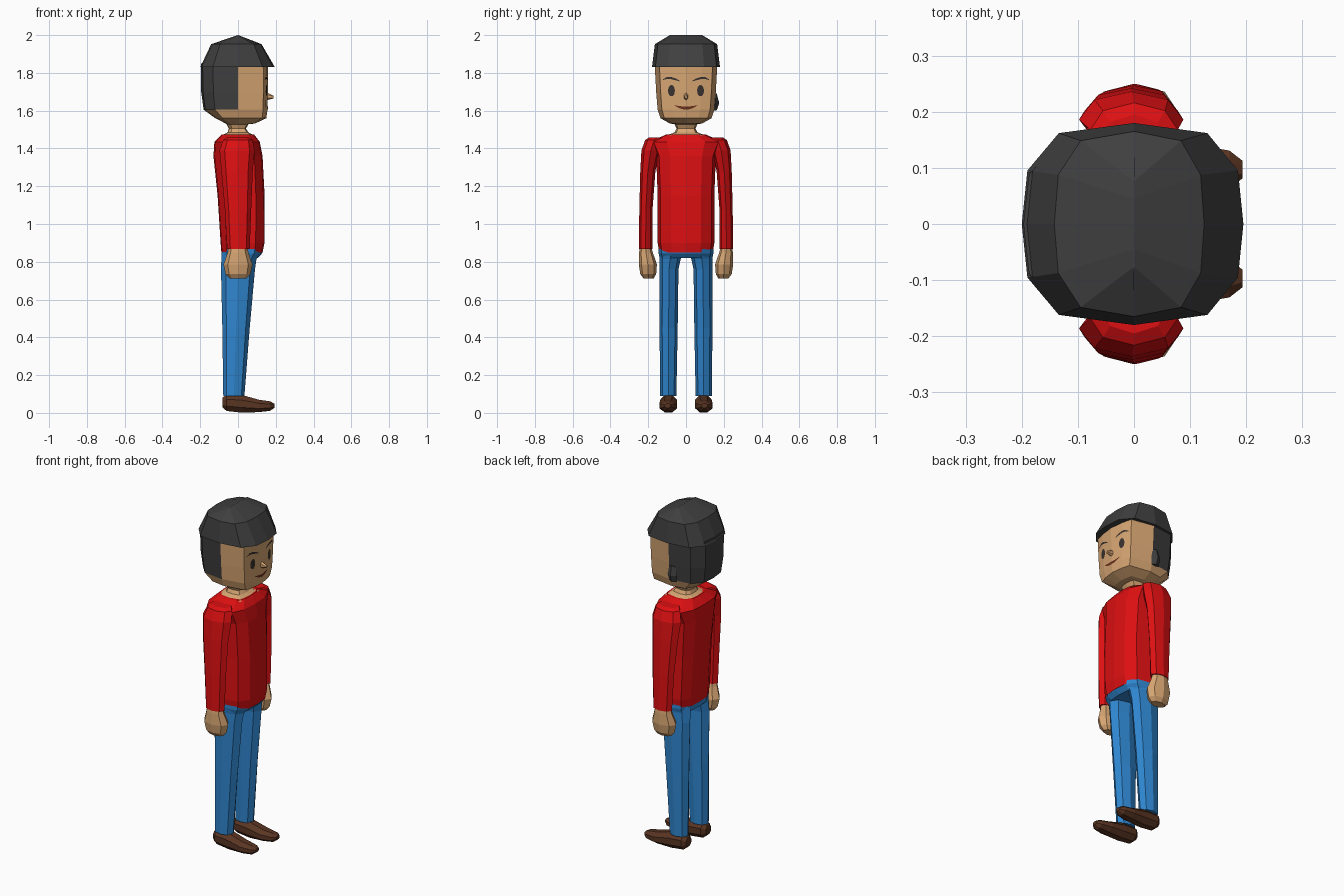
import bpy, bmesh, math


def material(name, rgb):
    m = bpy.data.materials.new(name)
    m.diffuse_color = (*rgb, 1)
    return m


RED = material("red_sweater", (0.72, 0.005, 0.006))
BLUE = material("blue_denim", (0.028, 0.235, 0.62))
SKIN = material("tan_skin", (0.68, 0.38, 0.17))
HAIR = material("charcoal_hair", (0.05, 0.05, 0.05))
BROWN = material("brown_leather", (0.10, 0.035, 0.016))
EYE = material("dark_eye", (0.04, 0.032, 0.028))
LIP = material("brown_lip", (0.14, 0.03, 0.012))


def finish(name, bm, mats, rule=None):
    bmesh.ops.remove_doubles(bm, verts=bm.verts, dist=0.0005)
    bmesh.ops.recalc_face_normals(bm, faces=bm.faces)
    me = bpy.data.meshes.new(name)
    if rule:
        for f in bm.faces:
            f.material_index = rule(f.calc_center_median())
    bm.to_mesh(me)
    bm.free()
    for m in mats:
        me.materials.append(m)
    ob = bpy.data.objects.new(name, me)
    bpy.context.collection.objects.link(ob)
    return ob


def loft(name, rings, mats, rule=None):
    """Skin a closed tube through rings with equal point counts."""
    bm = bmesh.new()
    rows = [[bm.verts.new(p) for p in r] for r in rings]
    n = len(rows[0])
    for a, b in zip(rows, rows[1:]):
        for i in range(n):
            j = (i + 1) % n
            bm.faces.new((a[i], a[j], b[j], b[i]))
    bm.faces.new(rows[0])
    bm.faces.new(rows[-1])
    return finish(name, bm, mats, rule)


ROUND = [(1, 0), (0.95, 0.53), (0.67, 0.9), (0, 1)]
FACE = [(1, 0), (0.94, 0.5), (0.85, 0.85), (0, 1)]


def body_ring(z, xb, xf, w, front=ROUND):
    """12-sided outline: back depth xb, front depth xf, half width w."""
    half = [(u * xf, v * w) for u, v in front] + [(u * xb, v * w) for u, v in ROUND[2::-1]]
    full = half + [(x, -y) for x, y in half[-2:0:-1]]
    return [(x, y, z) for x, y in full]


def oval(z, cx, cy, rx, ry, n=8):
    return [(cx + rx * math.cos(math.tau * i / n), cy + ry * math.sin(math.tau * i / n), z)
            for i in range(n)]


def oval_x(x, cy, zc, ry, rz, n=8):
    return [(x, cy + ry * math.cos(math.tau * (i + .5) / n) * 1.08,
             zc + rz * math.sin(math.tau * (i + .5) / n) * 1.08) for i in range(n)]


# head with hair on the back half, chin and neck
loft("head", [body_ring(*r, front=FACE) for r in (
    (1.85, -0.197, 0.160, 0.166), (1.70, -0.195, 0.158, 0.158),
    (1.605, -0.182, 0.156, 0.150), (1.56, -0.12, 0.150, 0.135),
    (1.532, -0.065, 0.09, 0.085), (1.528, -0.06, 0.055, 0.06),
    (1.505, -0.048, 0.042, 0.05), (1.485, -0.055, 0.055, 0.06),
    (1.468, -0.09, 0.09, 0.105))], [SKIN, HAIR],
    lambda c: int(c.x < 0 and c.z > 1.605))

# hair cap with a ridge across the top
loft("hair_cap", [
    body_ring(1.83, -0.2, 0.195, 0.18),
    body_ring(1.952, -0.142, 0.125, 0.165),
    body_ring(2.0, -0.001, 0.001, 0.085)], [HAIR])

# small hair flick on one side
loft("hair_flick", [oval(1.60, -0.02, 0.15, 0.025, 0.012, 4),
                    oval(1.64, -0.02, 0.157, 0.03, 0.019, 4),
                    oval(1.69, -0.02, 0.155, 0.02, 0.008, 4)], [HAIR])


# face details as thin plates that follow the face
def face_x(y, z):
    t = (z - 1.605) / 0.245
    v = abs(y) / (0.150 + 0.016 * t)
    u = 1 - 0.12 * v if v < 0.5 else 0.94 - 0.257 * (v - 0.5)
    return (0.156 + 0.004 * t) * u + 0.003


def face_strip(name, columns, mat):
    """columns: (y, low z, high z)"""
    bm = bmesh.new()
    cols = [[bm.verts.new((face_x(y, z), y, z)) for z in (lo, hi)] for y, lo, hi in columns]
    for a, b in zip(cols, cols[1:]):
        bm.faces.new((a[0], b[0], b[1], a[1]))
    ob = finish(name, bm, [mat])
    for p in ob.data.polygons:
        if p.normal.x < 0:
            p.flip()


for side, label in ((1, "left"), (-1, "right")):
    eye = []
    for k in range(9):
        a = math.pi * k / 8
        h = 0.029 * math.sin(a) + 0.001
        eye.append((side * (0.077 - 0.018 * math.cos(a)), 1.706 - h, 1.706 + h))
    face_strip(label + "_eye", eye, EYE)
    brow = [(0.035, 1.755, 1.760), (0.055, 1.761, 1.771), (0.08, 1.767, 1.779),
            (0.10, 1.768, 1.779), (0.122, 1.762, 1.766)]
    face_strip(label + "_eyebrow", [(side * y, a, b) for y, a, b in brow], EYE)

mouth = []
for k in range(-4, 5):
    t = k / 4
    z = 1.614 + 0.014 * t * t
    h = 0.001 + 0.007 * (1 - t * t)
    mouth.append((0.06 * t, z - h, z + h))
face_strip("mouth", mouth, LIP)

loft("nose", [oval_x(0.15, 0, 1.676, 0.013, 0.020, 6),
              oval_x(0.187, 0, 1.672, 0.008, 0.007, 6)], [SKIN])

# sweater body
loft("sweater", [body_ring(*r) for r in (
    (0.848, -0.088, 0.130, 0.142), (0.90, -0.092, 0.140, 0.150),
    (1.15, -0.108, 0.141, 0.150), (1.36, -0.130, 0.130, 0.158),
    (1.435, -0.125, 0.115, 0.190), (1.474, -0.085, 0.085, 0.105))], [RED])

# hips
loft("hips", [body_ring(*r) for r in (
    (0.87, -0.086, 0.134, 0.145), (0.845, -0.088, 0.128, 0.145),
    (0.82, -0.086, 0.105, 0.138))], [BLUE])

for side, label in ((1, "left"), (-1, "right")):
    # sleeve from shoulder to cuff
    loft(label + "_sleeve", [oval(z, x, side * y, rx, ry) for z, x, y, rx, ry in (
        (1.458, 0, 0.150, 0.060, 0.045), (1.445, 0, 0.168, 0.078, 0.048),
        (1.39, -0.005, 0.186, 0.093, 0.050), (1.28, -0.005, 0.202, 0.083, 0.040),
        (1.08, 0, 0.212, 0.070, 0.035), (0.868, 0.002, 0.214, 0.060, 0.036))], [RED])
    # hand
    loft(label + "_hand", [oval(z, 0, side * y, rx, ry) for z, y, rx, ry in (
        (0.88, 0.214, 0.050, 0.030), (0.85, 0.212, 0.055, 0.036),
        (0.785, 0.202, 0.077, 0.048), (0.735, 0.200, 0.066, 0.042),
        (0.712, 0.198, 0.045, 0.027))], [SKIN])
    # trouser leg
    loft(label + "_leg", [oval(z, (xb + xf) / 2, side * y, (xf - xb) / 2, w)
                          for z, xb, xf, y, w in (
        (0.85, -0.087, 0.115, 0.078, 0.066), (0.815, -0.088, 0.098, 0.084, 0.056),
        (0.76, -0.090, 0.090, 0.090, 0.050), (0.45, -0.083, 0.062, 0.092, 0.048),
        (0.09, -0.078, 0.034, 0.094, 0.043))], [BLUE])
    # shoe
    loft(label + "_shoe", [oval_x(x, side * y, z, ry, rz) for x, y, z, ry, rz in (
        (-0.082, 0.092, 0.055, 0.024, 0.026), (-0.06, 0.092, 0.054, 0.042, 0.044),
        (0.02, 0.092, 0.048, 0.045, 0.047), (0.11, 0.095, 0.037, 0.046, 0.033),
        (0.17, 0.097, 0.036, 0.034, 0.025), (0.193, 0.097, 0.038, 0.016, 0.011))], [BROWN])
